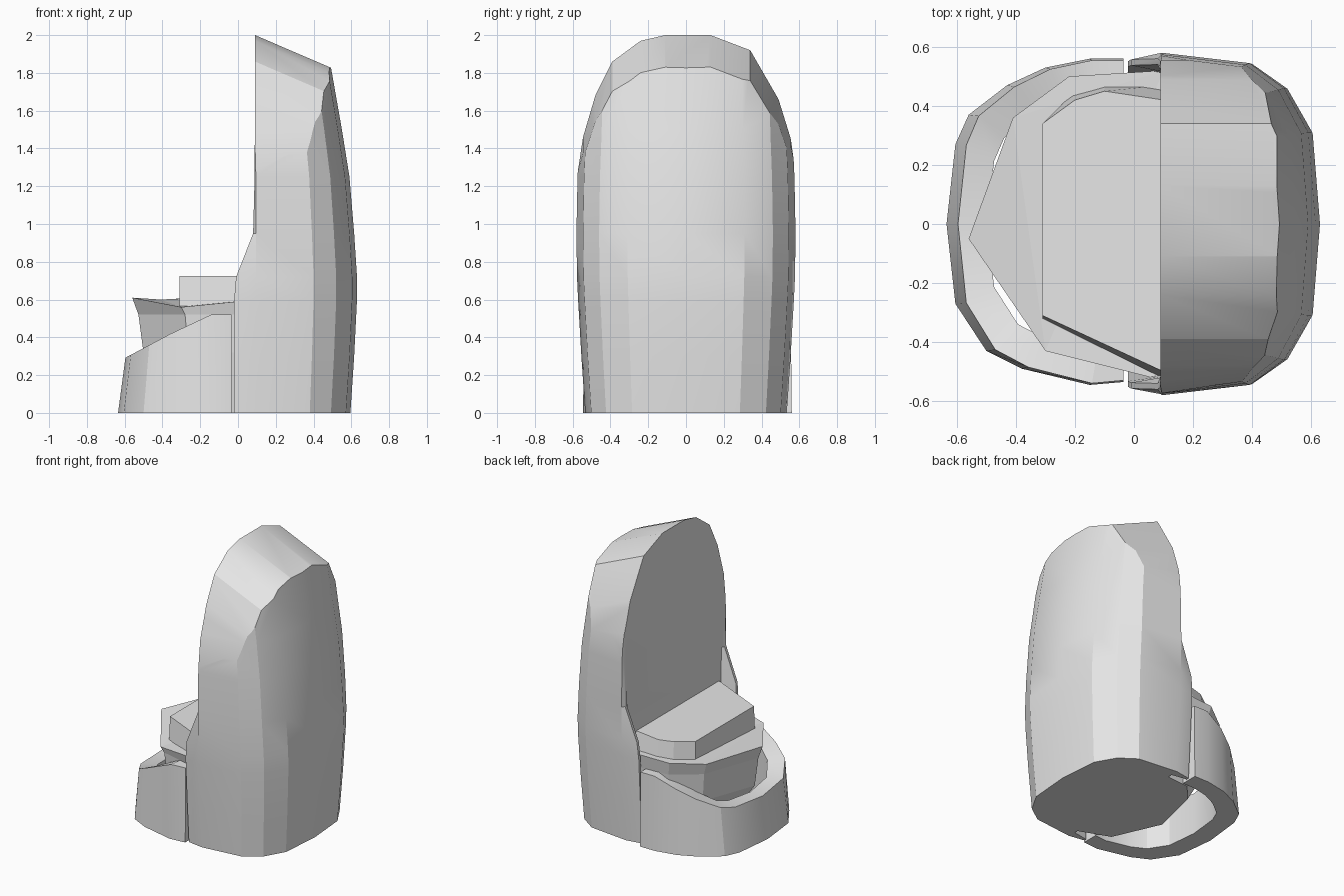
import bpy, bmesh
from mathutils import Vector

cube = bpy.data.objects.get("Cube")
if cube:
    bpy.data.objects.remove(cube, do_unlink=True)

grey = bpy.data.materials.new("light grey")
grey.use_nodes = True
grey.diffuse_color = (0.8, 0.8, 0.8, 1)
grey.node_tree.nodes["Principled BSDF"].inputs["Base Color"].default_value = (0.8, 0.8, 0.8, 1)


def loft(name, loops, closed_tube=False):
    """Skin matching loops of points; cap the ends or join last to first."""
    bm = bmesh.new()
    rows = [[bm.verts.new(p) for p in loop] for loop in loops]
    n = len(rows[0])
    pairs = list(zip(rows, rows[1:]))
    if closed_tube:
        pairs.append((rows[-1], rows[0]))
    for a, b in pairs:
        for i in range(n):
            j = (i + 1) % n
            bm.faces.new((a[i], a[j], b[j], b[i]))
    if not closed_tube:
        caps = [bm.faces.new(rows[0]), bm.faces.new(rows[-1])]
        bmesh.ops.triangulate(bm, faces=caps)
    bmesh.ops.recalc_face_normals(bm, faces=bm.faces)
    mesh = bpy.data.meshes.new(name)
    bm.to_mesh(mesh)
    bm.free()
    mesh.materials.append(grey)
    obj = bpy.data.objects.new(name, mesh)
    bpy.context.collection.objects.link(obj)
    return obj


def smooth(obj, angle):
    bpy.ops.object.select_all(action='DESELECT')
    obj.select_set(True)
    bpy.context.view_layer.objects.active = obj
    bpy.ops.object.shade_smooth_by_angle(angle=angle)


# Backrest: stacked horizontal sections with forward side wings
def back_section(z, wing_x, back_x, width):
    k = (back_x - 0.09) / 0.54
    half = [(0.09, 0.52), (wing_x, 0.54), (wing_x, 0.56), (0.094, 0.58),
            (0.4, 0.545), (0.52, 0.46), (0.605, 0.31), (0.63, 0)]
    half = [(0.09 + (x - 0.09) * k if x > 0.1 else x, y * width) for x, y in half]
    return [(x, y, z) for x, y in half + [(x, -y) for x, y in half[-2::-1]]]


levels = [(0, -0.02, 0.595, 0.92), (0.3, -0.02, 0.615, 0.955), (0.6, -0.02, 0.63, 0.985),
          (0.72, -0.01, 0.63, 0.995), (0.95, 0.08, 0.615, 1), (1.25, 0.088, 0.59, 0.99),
          (1.5, 0.089, 0.55, 0.97), (1.83, 0.089, 0.492, 0.96), (2.1, 0.089, 0.45, 0.95)]
backrest = loft("backrest", [back_section(*lv) for lv in levels])

# Rounded arch, sheared so the top falls away to the rear
arch = [(-0.66, -0.1), (-0.64, 0.9), (-0.585, 1.2), (-0.545, 1.46), (-0.48, 1.68), (-0.39, 1.86),
        (-0.24, 1.97), (-0.11, 2), (0.13, 2), (0.34, 1.92), (0.49, 1.66), (0.555, 1.45),
        (0.59, 1.2), (0.64, 0.9), (0.66, -0.1)]
cutter = loft("arch_cutter", [[(x, y, z - 0.43 * (x - 0.09) if z > 0 else -0.5) for y, z in arch]
                              for x in (-0.2, 0.8)])
cutter.hide_render = True
mod = backrest.modifiers.new("arch", 'BOOLEAN')
mod.operation = 'INTERSECT'
mod.solver = 'EXACT'
mod.object = cutter
bpy.context.view_layer.update()
shaped = bpy.data.meshes.new_from_object(backrest.evaluated_get(bpy.context.evaluated_depsgraph_get()))
backrest.modifiers.clear()
backrest.data = shaped
bpy.data.objects.remove(cutter, do_unlink=True)
smooth(backrest, 0.42)

# Seat surround: U-shaped wall with a top that drops to the front
outline = [(-0.035, 0.56), (-0.15, 0.56), (-0.3, 0.53), (-0.43, 0.47), (-0.56, 0.37), (-0.605, 0.27),
           (-0.635, 0), (-0.605, -0.27), (-0.5, -0.43), (-0.38, -0.49), (-0.15, -0.545), (-0.035, -0.535)]


def rim(x):
    return min(0.52, 0.29 + (x + 0.6) * 0.53)


stations = []
for x, y in outline:
    xi, yi = -0.035 + (x + 0.035) * 0.77, y * 0.79
    xt, yt = -0.035 + (x + 0.035) * 0.935, y * 0.99
    stations.append([(x, y, 0), (xt, yt, rim(xt)), (xi, yi, rim(xt)), (xi, yi, 0)])
surround = loft("seat_surround", stations)
smooth(surround, 0.45)

# Seat base: tapered core flaring up to a faceted lip
lip = [(0.1, 0.52, 0.62), (-0.22, 0.5, 0.61), (-0.41, 0.36, 0.6), (-0.56, -0.05, 0.61),
       (-0.3, -0.43, 0.56), (0.1, -0.53, 0.6)]


def core(z, sx, sy):
    return [(0.1 + (x - 0.1) * sx, y * sy, z) for x, y, _ in lip]


loft("seat_base", [core(0, 0.56, 0.86), core(0.32, 0.91, 0.93), core(0.52, 0.95, 0.97), lip])

# Seat cushion: flat slab on top of the base
top = [(0.1, 0.42), (-0.1, 0.45), (-0.2, 0.42), (-0.31, 0.34), (-0.31, -0.31), (0.1, -0.5)]
low = [(0.1, 0.47), (-0.1, 0.47), (-0.21, 0.44), (-0.31, 0.34), (-0.31, -0.32), (0.1, -0.53)]
loft("seat_cushion", [[(x, y, 0.56) for x, y in low], [(x, y, 0.725) for x, y in top]])
